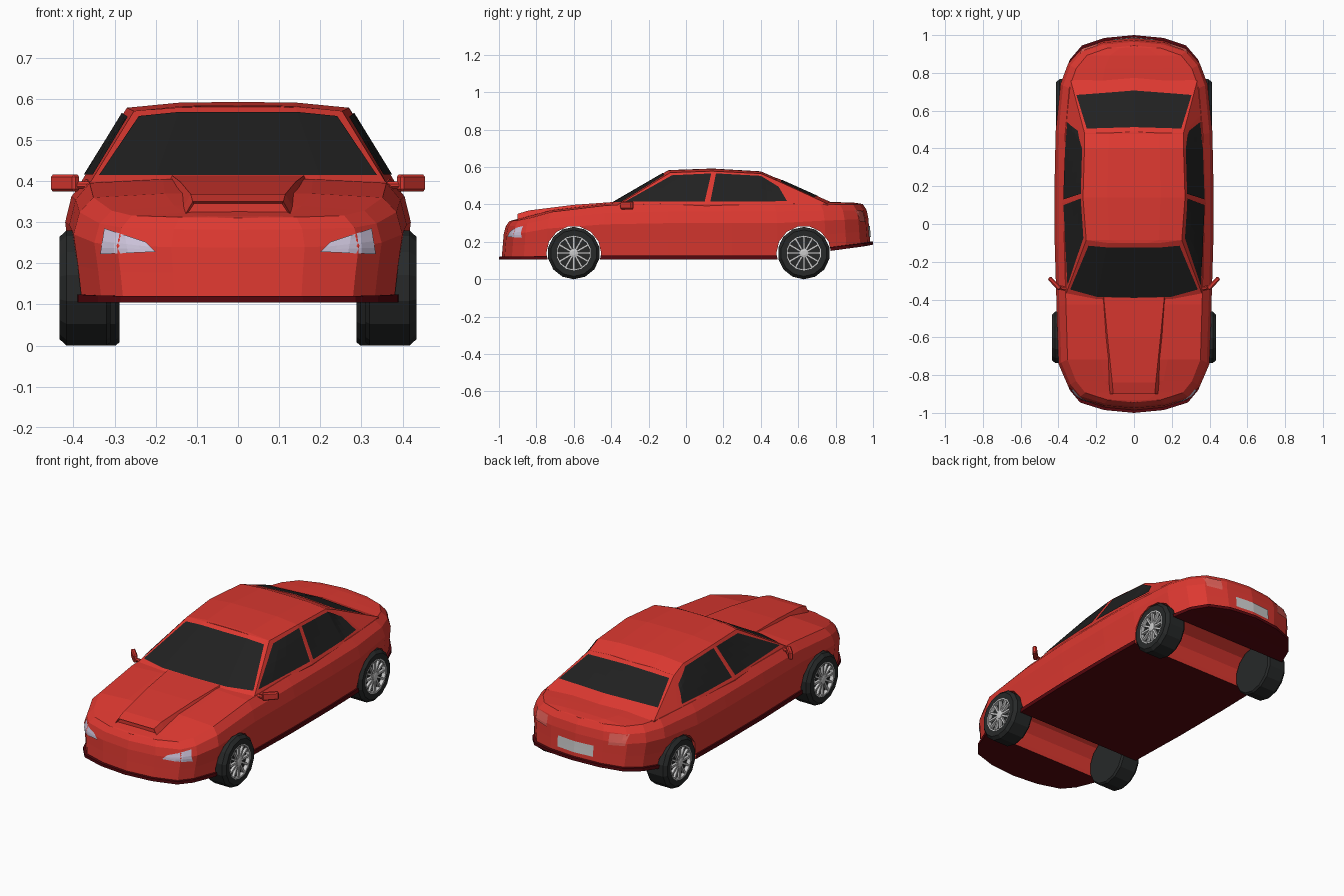
import bpy, bmesh, math
from mathutils import Vector, Matrix
from mathutils.bvhtree import BVHTree

if "Cube" in bpy.data.objects:
    bpy.data.objects.remove(bpy.data.objects["Cube"])


def material(name, rgb):
    m = bpy.data.materials.new(name)
    m.diffuse_color = (*rgb, 1)
    m.use_nodes = True
    m.node_tree.nodes["Principled BSDF"].inputs["Base Color"].default_value = m.diffuse_color
    return m


RED = material("red_paint", (0.72, 0.04, 0.03))
TRIM = material("dark_red_trim", (0.09, 0.002, 0.004))
GLASS = material("dark_glass", (0.015, 0.015, 0.015))
RUBBER = material("rubber", (0.02, 0.022, 0.022))
LAMP = material("lamp_lens", (0.62, 0.56, 0.72))
TAIL = material("tail_lens", (0.75, 0.12, 0.1))


def finish(name, bm, *mats):
    bmesh.ops.recalc_face_normals(bm, faces=bm.faces[:])
    me = bpy.data.meshes.new(name)
    bm.to_mesh(me)
    bm.free()
    for m in mats:
        me.materials.append(m)
    ob = bpy.data.objects.new(name, me)
    bpy.context.collection.objects.link(ob)
    return ob


def loft(name, halves, mats, trim_rows=0):
    """Skin half outlines (front centre to rear centre), mirrored in x."""
    bm = bmesh.new()
    rings = []
    for half in halves:
        full = half + [(-x, y, z) for x, y, z in half[-2:0:-1]]
        rings.append([bm.verts.new(p) for p in full])
    n = len(rings[0])
    for k, (a, b) in enumerate(zip(rings, rings[1:])):
        for i in range(n):
            j = (i + 1) % n
            bm.faces.new((a[i], a[j], b[j], b[i])).material_index = int(k < trim_rows)
    bmesh.ops.remove_doubles(bm, verts=bm.verts[:], dist=1e-5)
    bmesh.ops.dissolve_degenerate(bm, edges=bm.edges[:], dist=1e-5)
    tree = BVHTree.FromBMesh(bm)
    return finish(name, bm, *mats), tree


def decal(name, quads, direction, tree, mats, lift=0.005):
    """Lay quads, drawn in side (y,z) or end (x,z) view, onto a surface."""
    bm = bmesh.new()
    d = Vector(direction)
    for q in quads:
        bm.faces.new([bm.verts.new((0, a, z) if d.x else (a, 0, z)) for a, z in q])
    bmesh.ops.remove_doubles(bm, verts=bm.verts[:], dist=1e-5)
    bmesh.ops.subdivide_edges(bm, edges=bm.edges[:], cuts=3, use_grid_fill=True)
    for v in bm.verts:
        hit = tree.ray_cast(v.co - d * 2, d)[0]
        if hit:
            v.co = hit - d * lift
    return finish(name, bm, *mats)


def flip(quads):
    return [[(-x, z) for x, z in q] for q in quads]


# Lower body: plan outline with floor height, belt height and crown per point
plan = [(0, -1.0), (.16, -.985), (.29, -.945), (.345, -.88), (.395, -.76), (.405, -.45), (.415, -.1),
        (.415, .25), (.41, .5), (.385, .76), (.345, .87), (.28, .945), (.16, .985), (0, 1.0)]
floor = [.105] * 9 + [.15, .165, .175, .182, .185]
belt = [.31, .312, .316, .328, .36, .395, .405, .405, .405, .402, .40, .40, .40, .402]
crown = [0, .003, .008, .015, .012, .012, .01, .01, .01, .012, .012, .01, .005, 0]
levels = [(0, 0, 1, 0), (0, .985, 1, 0), (.075, .985, 1, 0), (.075, .965, .985, 0), (.35, .985, .98, 0),
          (.65, 1.012, .975, 0), (.86, .975, .965, 0), (1, .89, .945, 0), (1, .45, .945, .8), (1, 0, .945, 1)]
body, body_tree = loft("body", [
    [(x * sx, y * sy, f + (b - f) * t + c * k) for (x, y), f, b, c in zip(plan, floor, belt, crown)]
    for t, sx, sy, k in levels], (RED, TRIM), trim_rows=3)

# Wheel tunnels run right across the car
for name, y in (("front", -.6), ("rear", .63)):
    bm = bmesh.new()
    bmesh.ops.create_cone(bm, cap_ends=True, segments=14, radius1=.147, radius2=.147, depth=1.2,
                          matrix=Matrix.Translation((0, y, .138)) @ Matrix.Rotation(math.pi / 2, 4, 'Y'))
    cutter = finish(name + "_arch_cutter", bm, RED)
    cutter.hide_render = True
    cutter.hide_set(True)
    cutter.display_type = 'WIRE'
    mod = body.modifiers.new(name + "_arch", 'BOOLEAN')
    mod.object, mod.solver = cutter, 'EXACT'

# Cabin: base line, roof edge and crowned roof
base = [(0, -.41, .40), (.2, -.405, .40), (.36, -.37, .395), (.38, .11, .40),
        (.37, .40, .40), (.357, .58, .40), (.335, .76, .402), (0, .78, .41)]
roof = [(0, -.10, .58), (.14, -.10, .579), (.253, -.085, .57), (.27, .14, .578),
        (.262, .40, .565), (.262, .48, .53), (.262, .481, .53), (0, .49, .54)]
bow = [0, .003, .014, .014, .012, .012, .012, 0]
cabin, cabin_tree = loft("cabin", [
    [(0, y, z - .02) for x, y, z in base], [(x, y, z - .02) for x, y, z in base], base, roof,
    [(x * .52, y, z + c * .9) for (x, y, z), c in zip(roof, bow)],
    [(0, y, z + c) for (x, y, z), c in zip(roof, bow)]], (RED,))

# Windows
screen = [[(.198, .414), (.338, .414), (.241, .558), (.143, .568)]]
decal("windscreen", [[(-.198, .414), (.198, .414), (.143, .568), (-.143, .568)]] + screen + flip(screen),
      (0, 1, 0), cabin_tree, (GLASS,))
decal("rear_window", [[(-.305, .44), (0, .445), (0, .532), (-.25, .522)],
                      [(0, .445), (.305, .44), (.25, .522), (0, .532)]], (0, -1, 0), cabin_tree, (GLASS,))
door_glass = [[(-.325, .416), (.10, .416), (.135, .566), (-.075, .556)]]
quarter_glass = [[(.13, .416), (.40, .416), (.40, .553), (.16, .566)],
                 [(.40, .416), (.54, .418), (.495, .495), (.40, .553)]]
for side, s in (("right", 1), ("left", -1)):
    decal(side + "_front_window", door_glass, (-s, 0, 0), cabin_tree, (GLASS,))
    decal(side + "_back_window", quarter_glass, (-s, 0, 0), cabin_tree, (GLASS,))

# Lamps and number plate
head = [[(.2, .228), (.335, .222), (.325, .285), (.225, .252)]]
tail = [[(.19, .305), (.275, .31), (.285, .37), (.19, .365)]]
for side, f in (("right", lambda q: q), ("left", flip)):
    decal(side + "_headlight", f(head), (0, 1, 0), body_tree, (LAMP,))
    decal(side + "_tail_light", f(tail), (0, -1, 0), body_tree, (TAIL,))
decal("number_plate", [[(-.11, .225), (.11, .225), (.11, .285), (-.11, .285)]], (0, -1, 0), body_tree, ())

# Raised bonnet scoop
bm = bmesh.new()
rows = []
for y, w, z in ((-.90, .11, .35), (-.84, .115, .368), (-.6, .14, .398), (-.39, .16, .413)):
    rows.append([bm.verts.new(p) for p in ((-w - .02, y, z - .035), (-w, y, z), (w, y, z), (w + .02, y, z - .035))])
for a, b in zip(rows, rows[1:]):
    for i in range(4):
        j = (i + 1) % 4
        bm.faces.new((a[i], a[j], b[j], b[i]))
mouth = bm.faces.new(rows[0])
bm.faces.new(rows[-1])
bmesh.ops.recalc_face_normals(bm, faces=bm.faces[:])
bmesh.ops.inset_region(bm, faces=[mouth], thickness=.006, depth=-.012)
finish("bonnet_scoop", bm, RED)

# Door mirrors
for side, s in (("right", 1), ("left", -1)):
    bm = bmesh.new()
    for pos, size, turn in (((.42, -.315, .395), (.085, .024, .042), .8), ((.375, -.34, .39), (.05, .02, .018), .2)):
        bmesh.ops.create_cube(bm, size=1, matrix=Matrix.Translation((s * pos[0], pos[1], pos[2]))
                              @ Matrix.Rotation(s * turn, 4, 'Z') @ Matrix.Diagonal((*size, 1)))
    bmesh.ops.bevel(bm, geom=bm.edges[:], offset=.006, segments=1, affect='EDGES')
    finish(side + "_mirror", bm, RED)


def lathe(bm, profile, steps=14):
    """Spin (x, radius) points about the axle."""
    vs = [bm.verts.new((x, 0, r)) for x, r in profile]
    es = [bm.edges.new(p) for p in zip(vs, vs[1:])]
    bmesh.ops.spin(bm, geom=vs + es, cent=(0, 0, 0), axis=(1, 0, 0), angle=math.tau, steps=steps)
    bmesh.ops.remove_doubles(bm, verts=bm.verts[:], dist=1e-5)


# Wheels: tyre with dark dish, spoked rim in front of it
for end, wx, wy in (("front", .372, -.6), ("rear", .35, .63)):
    for side, s in (("right", 1), ("left", -1)):
        place = Matrix.Translation((s * wx, wy, .14)) @ Matrix.Rotation(0 if s > 0 else math.pi, 4, 'Z')
        bm = bmesh.new()
        lathe(bm, [(-.062, 0), (-.062, .132), (-.052, .14), (.045, .14), (.062, .124),
                   (.06, .092), (.04, .086), (.04, 0)])
        finish(f"{end}_{side}_tyre", bm, RUBBER).matrix_world = place
        bm = bmesh.new()
        lathe(bm, [(.04, .092), (.061, .093), (.061, .086), (.04, .085)])
        lathe(bm, [(.04, .026), (.058, .024), (.061, .012), (.061, 0)], 10)
        for i in range(12):
            bmesh.ops.create_cube(bm, size=1, matrix=Matrix.Rotation(math.tau * i / 12, 4, 'X')
                                  @ Matrix.Translation((.049, 0, .055)) @ Matrix.Diagonal((.014, .011, .066, 1)))
        finish(f"{end}_{side}_rim", bm).matrix_world = place
